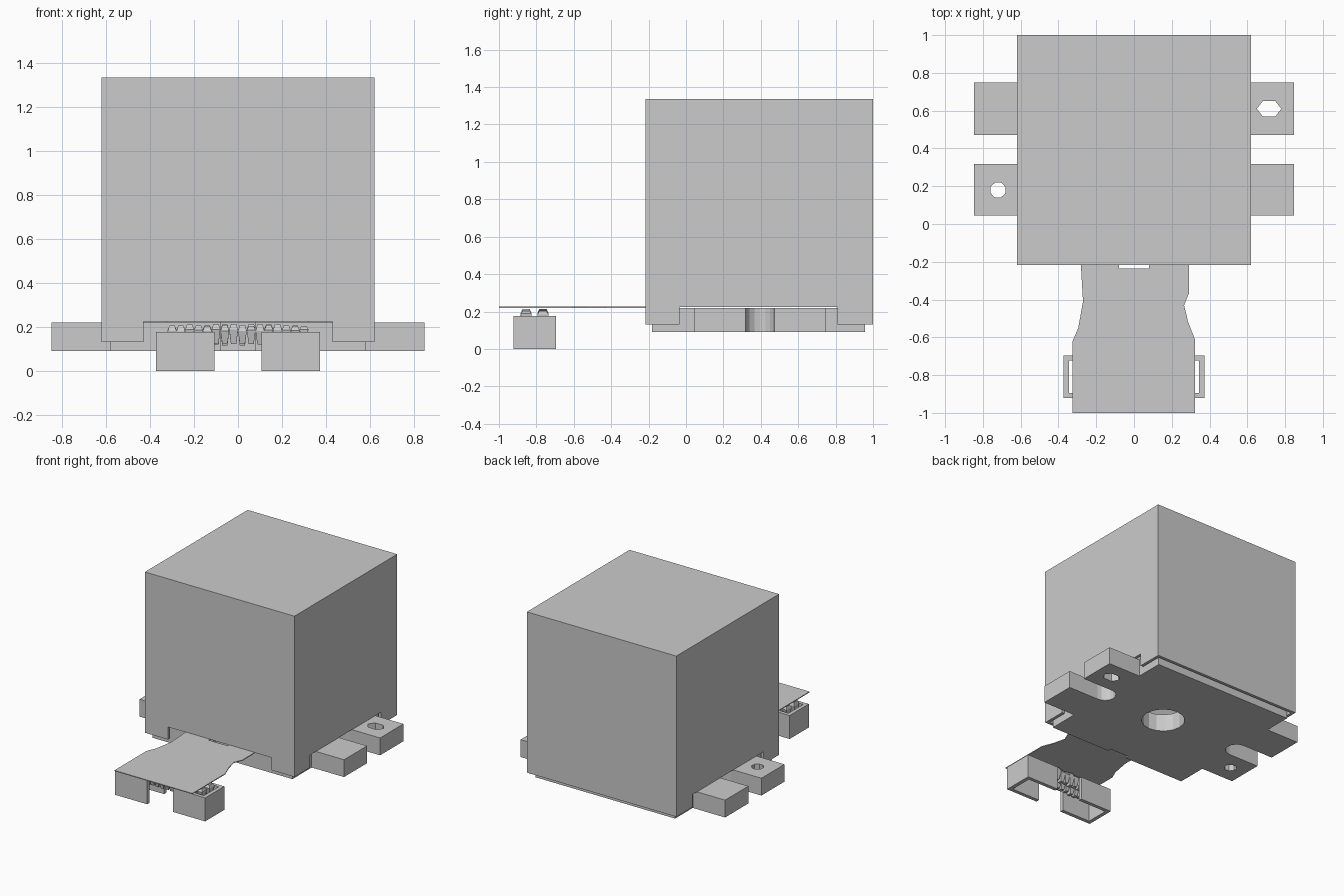
import bpy, bmesh, math, random

if "Cube" in bpy.data.objects:
    bpy.data.objects.remove(bpy.data.objects["Cube"])

random.seed(4)


def prism(name, pts, z0, z1):
    """Extrude a flat outline between two heights."""
    bm = bmesh.new()
    face = bm.faces.new([bm.verts.new((x, y, z0)) for x, y in pts])
    ext = bmesh.ops.extrude_face_region(bm, geom=[face])
    for v in ext["geom"]:
        if isinstance(v, bmesh.types.BMVert):
            v.co.z = z1
    bmesh.ops.recalc_face_normals(bm, faces=bm.faces)
    me = bpy.data.meshes.new(name)
    bm.to_mesh(me)
    bm.free()
    ob = bpy.data.objects.new(name, me)
    bpy.context.collection.objects.link(ob)
    return ob


def box(name, x0, x1, y0, y1, z0, z1):
    return prism(name, [(x0, y0), (x1, y0), (x1, y1), (x0, y1)], z0, z1)


def ring(cx, cy, rx, ry, n, start=0.0, sweep=math.tau, closed=True):
    steps = n if closed else n - 1
    return [(cx + rx * math.cos(start + sweep * i / steps),
             cy + ry * math.sin(start + sweep * i / steps)) for i in range(n)]


def cut(ob, cutter):
    cutter.hide_render = True
    mod = ob.modifiers.new("cut", "BOOLEAN")
    mod.operation = "DIFFERENCE"
    mod.solver = "EXACT"
    mod.object = cutter
    bpy.context.view_layer.objects.active = ob
    bpy.ops.object.modifier_apply(modifier=mod.name)
    bpy.data.objects.remove(cutter)


# Housing cover: thin hollow box, open below, notched at the front and sides
cover = box("housing_cover", -0.62, 0.62, -0.217, 1.0, 0.13, 1.335)
cut(cover, box("inside", -0.598, 0.598, -0.195, 0.978, 0.0, 1.313))
cut(cover, box("front_notch", -0.43, 0.43, -0.4, -0.1, 0.0, 0.224))
cut(cover, box("side_notch", -0.8, 0.8, -0.035, 0.81, 0.0, 0.224))

# Base plate with four mounting tabs and rounded slots between them
right = [(0.58, -0.183), (0.58, 0.045), (0.848, 0.045), (0.848, 0.318)]
right += ring(0.595, 0.395, 0.077, 0.077, 9, -math.pi / 2, -math.pi, False)
right += [(0.848, 0.472), (0.848, 0.748), (0.58, 0.748), (0.58, 0.957)]
left = [(-x, y) for x, y in reversed(right)]
notch = [(-0.08, -0.183), (-0.08, -0.155), (0.08, -0.155), (0.08, -0.183)]
base = prism("base_plate", right + left + notch, 0.09, 0.22)
cut(base, prism("center_hole", ring(0.06, 0.385, 0.15, 0.15, 16), 0.0, 0.3))
cut(base, prism("slot_hole", ring(0.715, 0.61, 0.065, 0.048, 6), 0.0, 0.3))
cut(base, prism("round_hole", ring(-0.72, 0.18, 0.043, 0.043, 8, 0.3), 0.0, 0.3))

# Flat flexible cable leaving the front of the housing
cable_outline = [(-0.325, -1.0), (0.322, -1.0), (0.322, -0.61), (0.287, -0.52),
                 (0.265, -0.43), (0.292, -0.365), (0.29, -0.15),
                 (0.08, -0.15), (0.08, -0.235), (-0.08, -0.235), (-0.08, -0.15),
                 (-0.285, -0.15), (-0.27, -0.41), (-0.295, -0.55), (-0.325, -0.62)]
prism("flex_cable", cable_outline, 0.22, 0.226)

# Connector shells: C-shaped walls open above, below and toward the middle
for side, label in ((1, "right"), (-1, "left")):
    outline = [(0.108, -0.922), (0.373, -0.922), (0.373, -0.695), (0.108, -0.695),
               (0.108, -0.722), (0.345, -0.722), (0.345, -0.895), (0.108, -0.895)]
    prism("connector_shell_" + label, [(side * x, y) for x, y in outline], 0.0, 0.176)

# Connector contacts: two rows of uneven tapered fingers under the cable
for row, yc in (("front", -0.855), ("back", -0.765)):
    bm = bmesh.new()
    count = 16
    for i in range(count):
        xc = -0.3 + 0.6 * i / (count - 1)
        loops = []
        for z, hw, hd in ((0.12, 0.012, 0.016), (0.185, 0.02, 0.03), (0.208, 0.012, 0.02)):
            zz = z + random.uniform(-0.006, 0.006)
            loops.append([bm.verts.new((xc + sx * hw, yc + sy * hd, zz))
                          for sx, sy in ((-1, -1), (1, -1), (1, 1), (-1, 1))])
        for a, b in zip(loops, loops[1:]):
            for k in range(4):
                bm.faces.new((a[k], a[(k + 1) % 4], b[(k + 1) % 4], b[k]))
        bm.faces.new(loops[0][::-1])
        bm.faces.new(loops[-1])
    me = bpy.data.meshes.new("contacts_" + row)
    bm.to_mesh(me)
    bm.free()
    bpy.context.collection.objects.link(bpy.data.objects.new("contacts_" + row, me))
